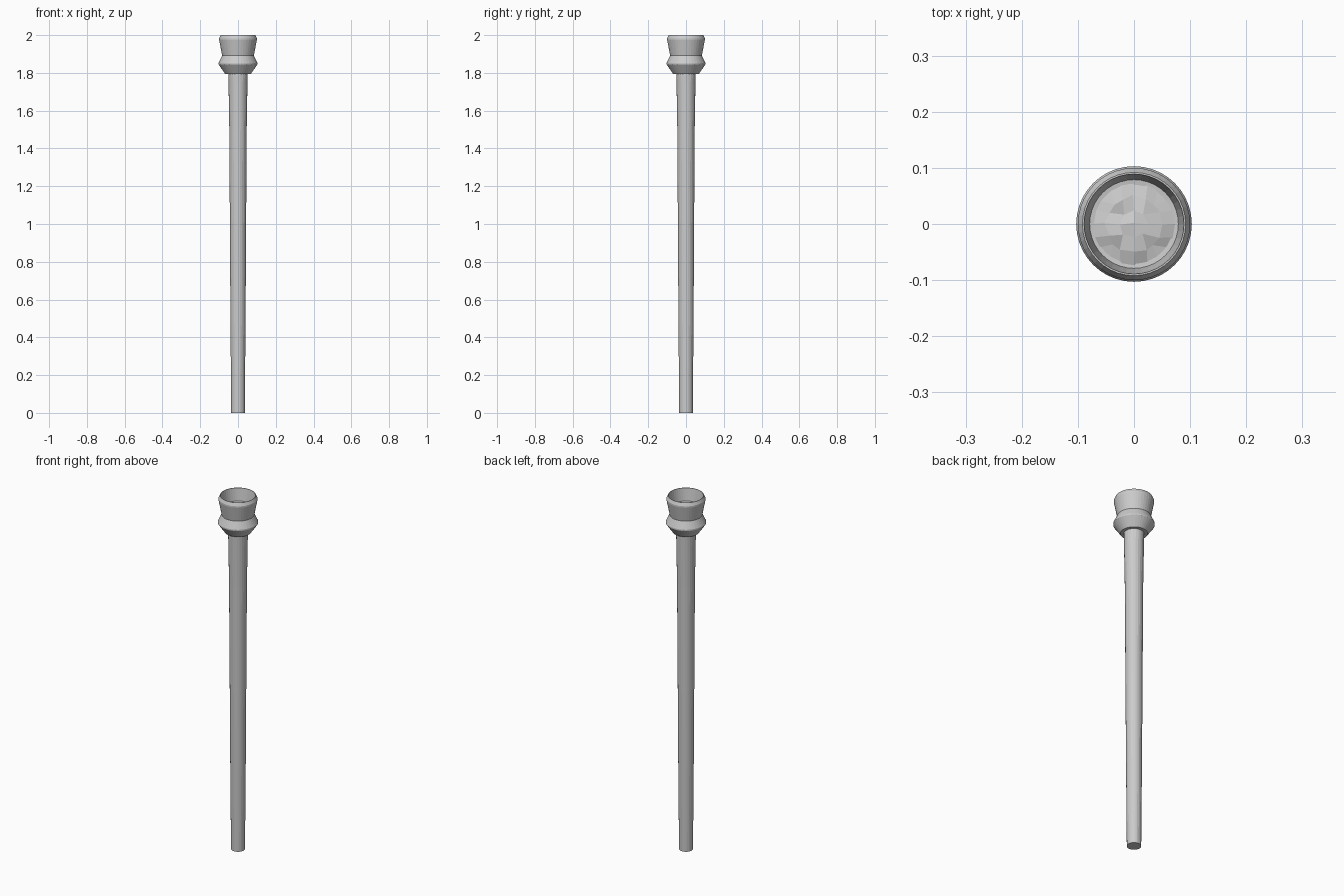
import bpy, bmesh, math, random

if "Cube" in bpy.data.objects:
    bpy.data.objects.remove(bpy.data.objects["Cube"])

random.seed(4)


def lathe(name, profile, sides):
    """Spin (radius, height) points around z; the first and last points on the axis close the shape."""
    bm = bmesh.new()
    rings = []
    for r, z in profile:
        if r == 0:
            rings.append([bm.verts.new((0, 0, z))] * sides)
        else:
            rings.append([bm.verts.new((r * math.cos(2 * math.pi * i / sides),
                                        r * math.sin(2 * math.pi * i / sides), z))
                          for i in range(sides)])
    for a, b in zip(rings, rings[1:]):
        for i in range(sides):
            j = (i + 1) % sides
            bm.faces.new(list(dict.fromkeys((a[i], a[j], b[j], b[i]))))
    return finish(name, bm)


def finish(name, bm):
    bmesh.ops.recalc_face_normals(bm, faces=bm.faces)
    mesh = bpy.data.meshes.new(name)
    bm.to_mesh(mesh)
    bm.free()
    obj = bpy.data.objects.new(name, mesh)
    bpy.context.collection.objects.link(obj)
    return obj


# Long tapered shaft
lathe("shaft", [(0, 0), (0.036, 0), (0.040, 0.5), (0.043, 1.0),
                (0.046, 1.5), (0.051, 1.8), (0, 1.8)], 24)

# Flared cup: lower flange, waist, upper rim and open bowl
lathe("cup", [(0, 1.795), (0.068, 1.795), (0.103, 1.845), (0.103, 1.852),
              (0.084, 1.892), (0.100, 1.975), (0.100, 1.983), (0.092, 2.0),
              (0.089, 2.0), (0.079, 1.93), (0, 1.92)], 40)

# Bed of rough coals: a coarse uneven grid squeezed into the bowl
bm = bmesh.new()
bmesh.ops.create_grid(bm, x_segments=6, y_segments=6, size=0.076)
for v in bm.verts:
    x, y = v.co.x, v.co.y
    r = math.hypot(x, y)
    if r > 0:
        # map the square outline onto a disc
        k = max(abs(x), abs(y)) / r
        v.co.x, v.co.y = x * k, y * k
    edge = v.is_boundary
    v.co.z = 1.928 if edge else 1.936 + random.uniform(-0.005, 0.006)
    if not edge:
        v.co.x += random.uniform(-0.003, 0.003)
        v.co.y += random.uniform(-0.003, 0.003)
finish("coals", bm)
